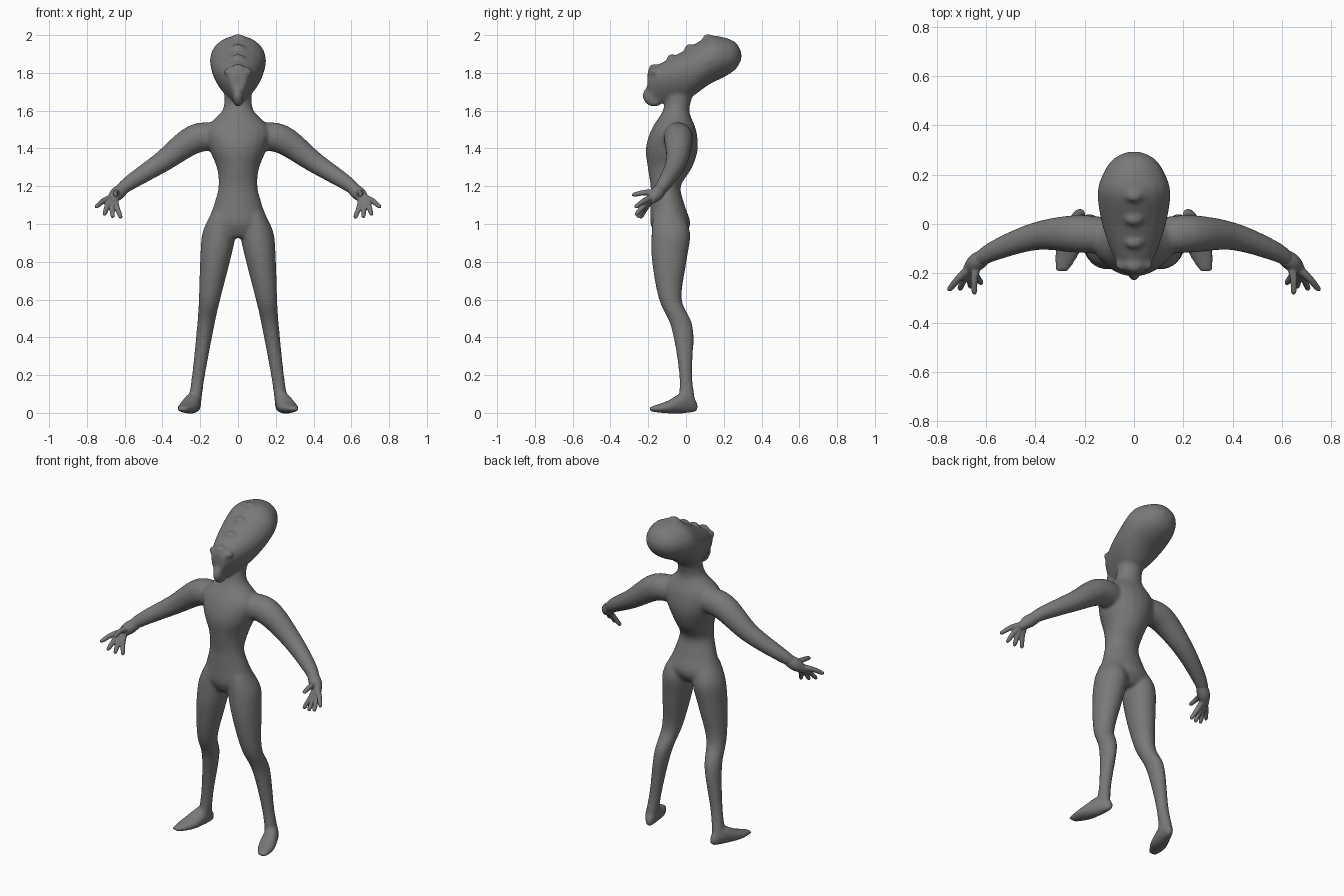
import bpy
import bmesh
from math import sin, cos, tau
from mathutils import Vector, Matrix

if "Cube" in bpy.data.objects:
    bpy.data.objects.remove(bpy.data.objects["Cube"], do_unlink=True)

skin = bpy.data.materials.new("grey_skin")
skin.use_nodes = True
grey = (.19, .19, .19, 1)
skin.diffuse_color = grey
skin.node_tree.nodes["Principled BSDF"].inputs["Base Color"].default_value = grey


def refine(rows, steps=5):
    """Catmull-Rom interpolation between rows of measurements."""
    smooth = []
    for i, (start, end) in enumerate(zip(rows, rows[1:])):
        before = rows[max(i - 1, 0)]
        after = rows[min(i + 2, len(rows) - 1)]
        for step in range(steps):
            t = step / steps
            smooth.append([q + t * ((r - p) / 2 + t * (p - 2.5 * q + 2 * r - w / 2
                           + t * (1.5 * (q - r) + (w - p) / 2)))
                           for p, q, r, w in zip(before, start, end, after)])
    smooth.append(list(rows[-1]))
    return smooth


def loft(bm, sections, sides=20):
    """Skin a row of (centre, u, v, taper) elliptical sections."""
    rings = []
    for centre, u, v, taper in sections:
        ring = []
        for i in range(sides):
            angle = tau * i / sides
            across = u * cos(angle) * (1 + taper * sin(angle))
            ring.append(bm.verts.new(centre + across + v * sin(angle)))
        rings.append(ring)
    for lower, upper in zip(rings, rings[1:]):
        for i in range(sides):
            j = (i + 1) % sides
            bm.faces.new((lower[i], lower[j], upper[j], upper[i]))
    bm.faces.new(rings[0])
    bm.faces.new(rings[-1])


def level_rings(bm, rows, centre_x):
    """Rows of height, half width, front y, back y."""
    loft(bm, [(Vector((centre_x(z), (front + back) / 2, z)), Vector((width, 0, 0)),
               Vector((0, (back - front) / 2, 0)), 0)
              for z, width, front, back in refine(rows)])


def upright_rings(bm, rows, centre_x, taper):
    """Rows of depth, half width, bottom z, top z."""
    loft(bm, [(Vector((centre_x(y), y, (low + high) / 2)), Vector((width, 0, 0)),
               Vector((0, 0, (high - low) / 2)), taper(y))
              for y, width, low, high in refine(rows)])


def tube(bm, rows, side):
    """Rows of x, y, z, radius along a limb."""
    rows = refine(rows)
    points = [Vector((side * x, y, z)) for x, y, z, radius in rows]
    sections = []
    for i, point in enumerate(points):
        ahead = points[min(i + 1, len(points) - 1)]
        behind = points[max(i - 1, 0)]
        along = (ahead - behind).normalized()
        across = along.cross(Vector((0, 0, 1))).normalized()
        radius = rows[i][-1]
        sections.append((point, across * radius, along.cross(across) * radius, 0))
    loft(bm, sections)


def finger(bm, root, tip, side):
    """Slightly arched finger that thins toward the tip."""
    root, tip = Vector(root), Vector(tip)
    knuckle = root.lerp(tip, .5) + Vector((.006, 0, .006))
    tube(bm, [(*root, .018), (*knuckle, .014), (*root.lerp(tip, .9), .011), (*tip, .006)], side)


def blob(bm, centre, size):
    bmesh.ops.create_uvsphere(bm, u_segments=16, v_segments=10, radius=1,
                              matrix=Matrix.Translation(centre) @ Matrix.Diagonal((*size, 1)))


def finish(bm, name, voxel, rounds, inflate):
    """Fuse the overlapping parts into one soft skin."""
    bmesh.ops.recalc_face_normals(bm, faces=bm.faces)
    mesh = bpy.data.meshes.new(name)
    bm.to_mesh(mesh)
    bm.free()
    mesh.materials.append(skin)
    ob = bpy.data.objects.new(name, mesh)
    bpy.context.collection.objects.link(ob)
    fuse = ob.modifiers.new("fuse", "REMESH")
    fuse.mode = "VOXEL"
    fuse.voxel_size = voxel
    fuse.use_smooth_shade = True
    soften = ob.modifiers.new("soften", "SMOOTH")
    soften.factor = .5
    soften.iterations = rounds
    swell = ob.modifiers.new("swell", "DISPLACE")
    swell.strength = inflate
    swell.mid_level = 0


body = bmesh.new()

# Torso and neck
level_rings(body, [
    (.93, .1, -.15, -.02), (1, .155, -.185, .02), (1.1, .125, -.185, -.01),
    (1.2, .1, -.185, -.03), (1.3, .11, -.2, .03), (1.4, .15, -.21, .06),
    (1.5, .17, -.18, .05), (1.6, .08, -.12, .015), (1.7, .07, -.1, .04)],
    centre_x=lambda z: 0)

# Long swept-back skull, wedge-shaped toward the face
upright_rings(body, [
    (-.2, .035, 1.66, 1.81), (-.13, .075, 1.64, 1.85), (0, .125, 1.66, 1.92),
    (.12, .146, 1.74, 1.99), (.2, .125, 1.78, 1.985), (.26, .085, 1.82, 1.96),
    (.29, .03, 1.87, 1.91)],
    centre_x=lambda y: 0, taper=lambda y: max(0, .2 - 2 * y))

# Muzzle, chin and crest bumps
blob(body, (0, -.185, 1.68), (.026, .043, .05))
blob(body, (0, -.17, 1.645), (.022, .04, .022))
for i in range(4):
    blob(body, (0, -.17 + .095 * i, 1.825 + .053 * i), (.035, .025, .02))

for side in (1, -1):
    # Brow
    blob(body, (side * .045, -.165, 1.805), (.03, .025, .02))
    # Leg, splayed outward toward the ground
    level_rings(body, [
        (1.05, .055, -.17, -.02), (.95, .086, -.18, .02), (.8, .076, -.177, 0),
        (.6, .054, -.14, -.025), (.45, .042, -.075, .035), (.2, .032, -.033, .03),
        (.05, .032, -.04, .05)],
        centre_x=lambda z: side * (.238 - .145 * z))
    # Foot, toes turned out
    upright_rings(body, [
        (.06, .015, .01, .05), (0, .037, 0, .11), (-.1, .05, 0, .06), (-.19, .025, .01, .03)],
        centre_x=lambda y: side * (.235 - .3 * y), taper=lambda y: 0)
    # Arm
    tube(body, [
        (.1, -.05, 1.46, .07), (.23, -.04, 1.45, .074), (.4, -.05, 1.33, .054),
        (.57, -.11, 1.22, .038), (.64, -.155, 1.165, .026)], side)

finish(body, "body", voxel=.009, rounds=12, inflate=.003)

# Hands with four spread fingers and a forward thumb
for side, name in ((1, "left_hand"), (-1, "right_hand")):
    hand = bmesh.new()
    tube(hand, [(.59, -.12, 1.2, .026), (.64, -.155, 1.16, .036), (.68, -.19, 1.12, .018)], side)
    for i in range(4):
        tip = (.755 - .045 * i, -.27 + .003 * i * i, 1.03 + .06 * .3 ** i)
        finger(hand, (.655, -.17, 1.145), tip, side)
    finger(hand, (.635, -.155, 1.165), (.65, -.285, 1.155), side)
    finish(hand, name, voxel=.005, rounds=4, inflate=.001)
